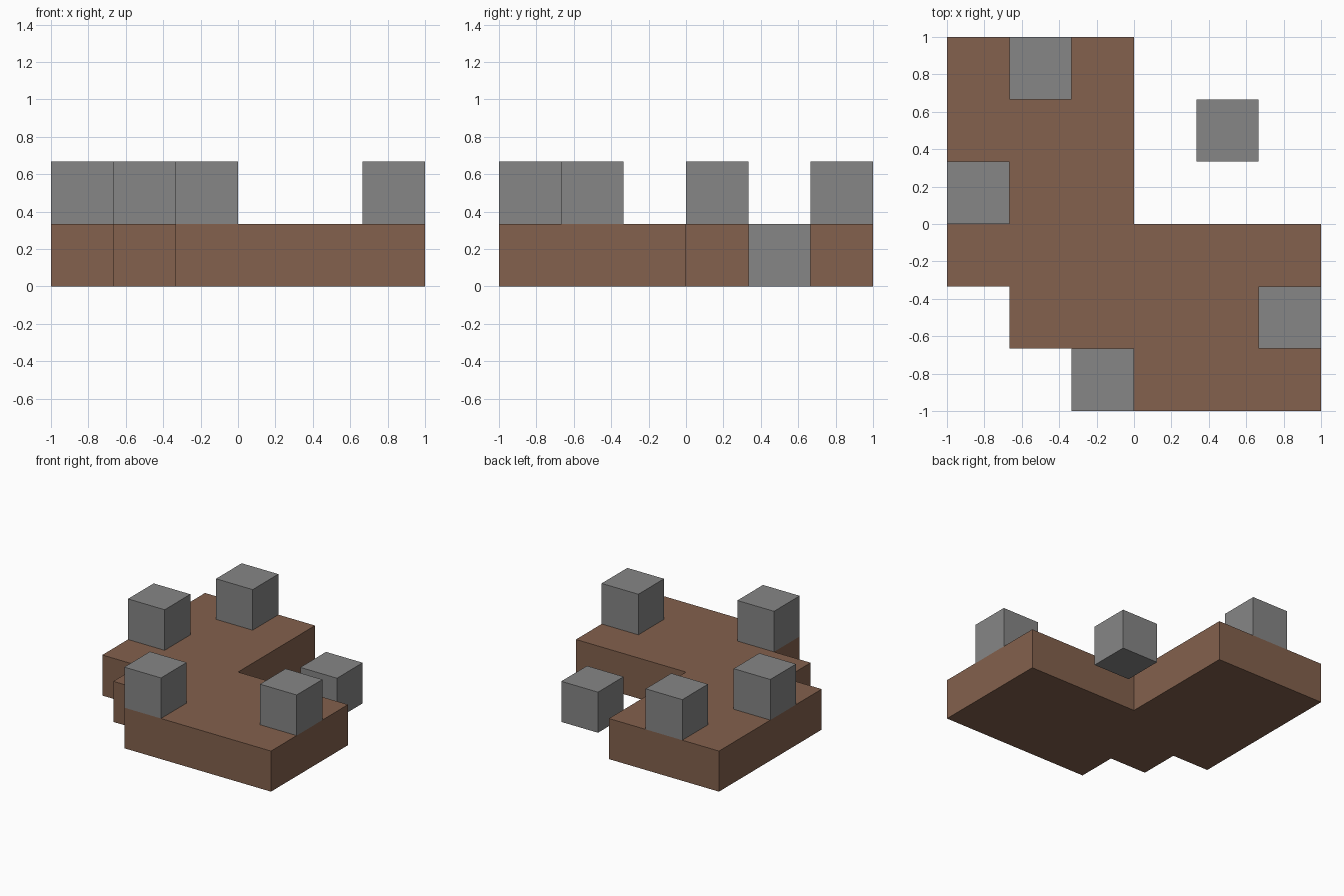
import bpy
import bmesh
from mathutils import Matrix, Vector

if "Cube" in bpy.data.objects:
    bpy.data.objects.remove(bpy.data.objects["Cube"], do_unlink=True)

U = 1 / 3  # one grid cell


def make_material(name, color):
    mat = bpy.data.materials.new(name)
    mat.use_nodes = True
    mat.diffuse_color = color
    mat.node_tree.nodes["Principled BSDF"].inputs["Base Color"].default_value = color
    return mat


def add_object(name, bm, mat):
    bmesh.ops.recalc_face_normals(bm, faces=bm.faces)
    mesh = bpy.data.meshes.new(name)
    bm.to_mesh(mesh)
    bm.free()
    mesh.materials.append(mat)
    obj = bpy.data.objects.new(name, mesh)
    bpy.context.collection.objects.link(obj)
    return obj


brown = make_material("earth_brown", (0.227, 0.119, 0.074, 1))
grey = make_material("stone_grey", (0.238, 0.238, 0.238, 1))

# L-shaped ground slab with a stepped front right corner
outline = [(-3, 3), (-3, -1), (-2, -1), (-2, -2), (-1, -2),
           (-1, -3), (3, -3), (3, 0), (0, 0), (0, 3)]
bm = bmesh.new()
base = bm.faces.new([bm.verts.new((x * U, y * U, 0)) for x, y in outline])
result = bmesh.ops.extrude_face_region(bm, geom=[base], use_keep_orig=True)
top = [v for v in result["geom"] if isinstance(v, bmesh.types.BMVert)]
bmesh.ops.translate(bm, verts=top, vec=(0, 0, U))
add_object("ground_slab", bm, brown)

# Stone cubes, placed by the low corner of their cell
blocks = {
    "back_block": (-2, 2, 1),
    "right_block": (-3, 0, 1),
    "left_block": (2, -2, 1),
    "front_block": (-1, -3, 1),
    "detached_block": (1, 1, 0),
}
for name, cell in blocks.items():
    bm = bmesh.new()
    bmesh.ops.create_cube(bm, size=U)
    obj = add_object(name, bm, grey)
    obj.location = (Vector(cell) + Vector((0.5, 0.5, 0.5))) * U
